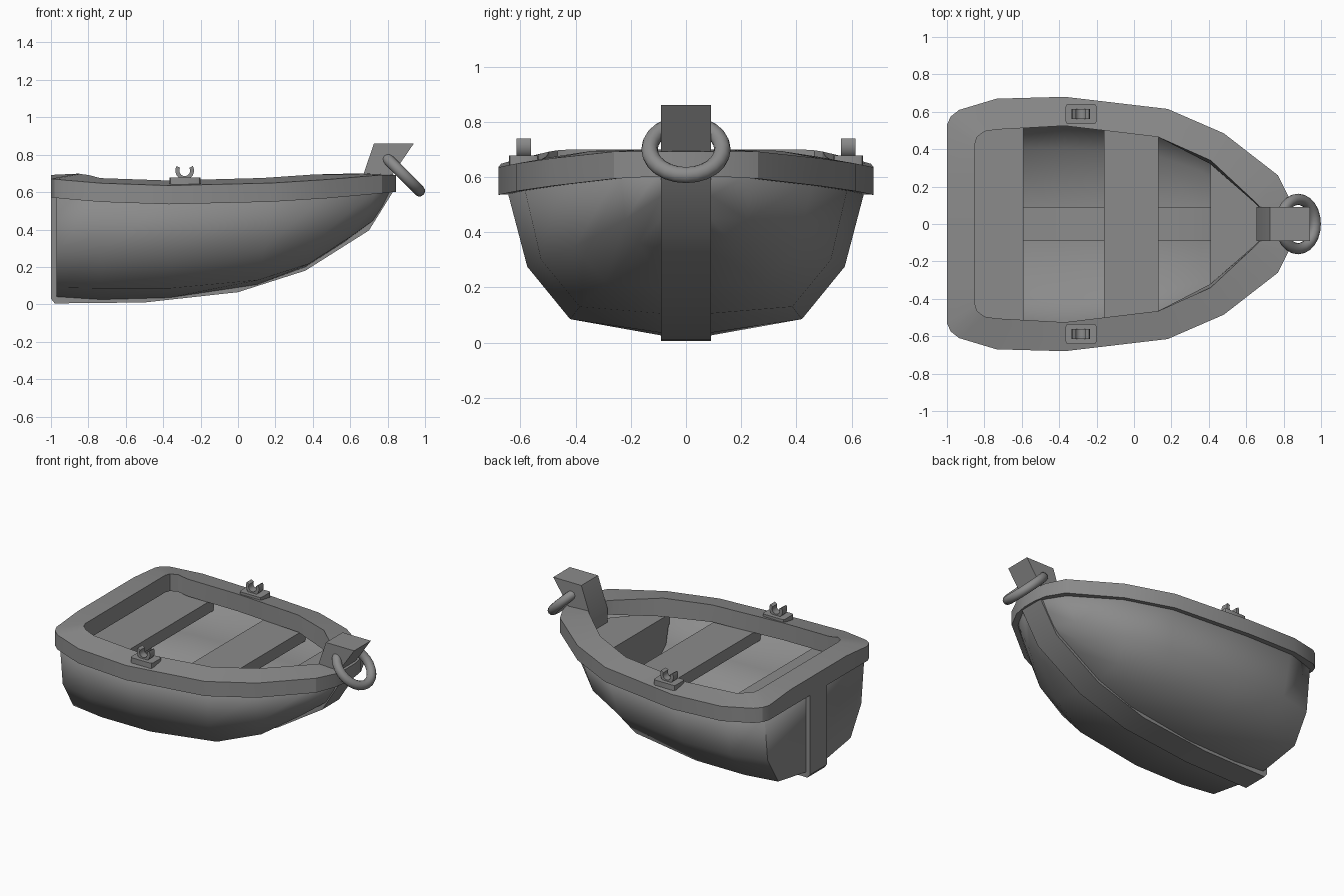
import bpy, bmesh, math
from mathutils import Matrix

cube = bpy.data.objects.get("Cube")
if cube:
    bpy.data.objects.remove(cube, do_unlink=True)

grey = bpy.data.materials.new("weathered grey")
grey.use_nodes = True
tone = (0.26, 0.26, 0.26, 1)
grey.diffuse_color = tone
grey.node_tree.nodes["Principled BSDF"].inputs["Base Color"].default_value = tone


def finish(name, bm, angle=30):
    """Turn a bmesh into a shaded object."""
    bmesh.ops.recalc_face_normals(bm, faces=bm.faces)
    mesh = bpy.data.meshes.new(name)
    bm.to_mesh(mesh)
    bm.free()
    mesh.materials.append(grey)
    obj = bpy.data.objects.new(name, mesh)
    bpy.context.collection.objects.link(obj)
    bpy.ops.object.select_all(action='DESELECT')
    obj.select_set(True)
    bpy.context.view_layer.objects.active = obj
    bpy.ops.object.shade_smooth_by_angle(angle=math.radians(angle))
    return obj


def loft(rows, ring=False):
    """Skin rows of points; ring closes the rows and the loop of rows."""
    bm = bmesh.new()
    grid = [[bm.verts.new(p) for p in row] for row in rows]
    n, m = len(grid), len(grid[0])
    for i in range(n if ring else n - 1):
        for j in range(m if ring else m - 1):
            a, b = grid[i], grid[(i + 1) % n]
            k = (j + 1) % m
            bm.faces.new((a[j], b[j], b[k], a[k]))
    if not ring:
        bm.faces.new(grid[0])
        bm.faces.new(grid[-1])
    return bm


def prism(name, outline, axis, low, high, angle=30):
    """Extrude a flat outline along 'X' (y, z points), 'Y' (x, z) or 'Z' (x, y)."""
    def place(p, d):
        return {'X': (d, p[0], p[1]), 'Y': (p[0], d, p[1]), 'Z': (p[0], p[1], d)}[axis]
    bm = bmesh.new()
    ends = [[bm.verts.new(place(p, d)) for p in outline] for d in (low, high)]
    for end in ends:
        bm.faces.new(end)
    for i in range(len(outline)):
        bm.faces.new((ends[0][i - 1], ends[0][i], ends[1][i], ends[1][i - 1]))
    return finish(name, bm, angle)


def mirrored(half):
    """Outline with its reflection across the centre line."""
    return half + [(x, -y) for x, y in reversed(half)]


def sheer(x):
    """Height of the underside of the rim."""
    d = x + 0.36
    return 0.535 + (0.046 if d > 0 else 0.09) * d * d


# Hull: each station runs rim, upper chine, lower chine, keel
stations = [
    [(-.97, .54, .60), (-.97, .505, .28), (-.97, .39, .09), (-.97, .085, .04)],
    [(-.735, .635, .57), (-.735, .565, .275), (-.735, .42, .085), (-.735, .085, .025)],
    [(-.37, .65, .56), (-.37, .575, .275), (-.37, .42, .085), (-.37, .085, .035)],
    [(.18, .59, .58), (.14, .525, .30), (.11, .385, .13), (.10, .085, .105)],
    [(.48, .46, .59), (.42, .405, .345), (.38, .29, .217), (.36, .085, .20)],
    [(.75, .24, .62), (.66, .22, .445), (.60, .17, .36), (.57, .085, .335)],
    [(.82, .10, .62), (.775, .092, .53), (.725, .088, .45), (.69, .085, .41)],
]
rows = [s + [(x, -y, z) for x, y, z in reversed(s)] for s in stations]
hull = finish("hull", loft(rows), 50)
shell = hull.modifiers.new("planking", 'SOLIDIFY')
shell.thickness = 0.03
shell.offset = -1

# Rim around the top of the hull
outer = [(-1, .30), (-1, .53), (-.98, .575), (-.935, .61), (-.735, .67), (-.37, .68),
         (.18, .615), (.48, .485), (.77, .26), (.83, .14), (.845, .05)]
inner = [(-.85, .30), (-.85, .43), (-.84, .465), (-.80, .495), (-.735, .505), (-.37, .525),
         (.13, .465), (.41, .34), (.635, .13), (.665, .10), (.70, .05)]
sections = []
for (ox, oy), (ix, iy) in zip(mirrored(outer), mirrored(inner)):
    base = sheer(ox)
    lip = 0.122 if abs(oy) == 0.30 else 0.1
    taper = 0.94 if ix > 0.3 else 1
    sections.append([(ox, oy, base), (ox, oy, min(base + lip, 0.692)),
                     (ix, iy, min(base + 0.127, 0.70)), (ix, iy * taper, base + 0.01)])
finish("rim", loft(sections, ring=True), 25)

# Keel: sternpost, bottom strip and stem in one band
keel_outer = [(-1, .62), (-1, .03), (-.98, .005), (-.5, .01), (0, .065),
              (.36, .18), (.70, .395), (.84, .62)]
keel_inner = [(-.93, .62), (-.93, .09), (-.9, .085), (-.5, .085), (-.02, .14),
              (.32, .25), (.64, .45), (.74, .62)]
prism("keel", keel_outer + keel_inner[::-1], 'Y', -0.09, 0.09)

# Seats
prism("stern_seat", mirrored([(-.95, .50), (-.735, .57), (-.59, .58)]), 'Z', 0.47, 0.55)
prism("middle_seat", mirrored([(-.16, .59), (.13, .54)]), 'Z', 0.47, 0.55)
prism("bow_seat", mirrored([(.41, .41), (.55, .30), (.69, .14)]), 'Z', 0.49, 0.56)

# Bulkhead below the bow seat
bulkhead = [(.40, .50), (.37, .365), (.25, .265), (.07, .25)]
prism("bow_bulkhead", bulkhead + [(-y, z) for y, z in reversed(bulkhead)],
      'X', 0.41, 0.425)

# Leaning bow post
prism("bow_post", [(.655, .55), (.79, .55), (.79, .64), (.94, .86), (.727, .86), (.655, .65)],
      'Y', -0.09, 0.09)

# Mooring ring hung through the post
bpy.ops.mesh.primitive_torus_add(
    location=(0.877, 0, 0.70), rotation=(0, math.radians(45), 0),
    major_radius=0.132, minor_radius=0.03, major_segments=24, minor_segments=12)
mooring_ring = bpy.context.object
mooring_ring.name = "mooring_ring"
mooring_ring.data.materials.append(grey)
bpy.ops.object.shade_smooth_by_angle(angle=math.radians(50))

# Oarlocks on both sides
angles = [math.radians(150 + 20 * i) for i in range(13)]
horseshoe = [(-0.285 + r * math.cos(a), 0.715 + r * math.sin(a))
             for r, arc in ((0.05, angles), (0.029, angles[::-1])) for a in arc]
for side, name in ((1, "left"), (-1, "right")):
    y = 0.588 * side
    bm = bmesh.new()
    bmesh.ops.create_cube(bm, size=1, matrix=Matrix.Translation((-0.283, y, 0.655))
                          @ Matrix.Diagonal((0.164, 0.108, 0.046, 1)))
    corners = [e for e in bm.edges
               if abs((e.verts[0].co - e.verts[1].co).normalized().z) > 0.9]
    bmesh.ops.bevel(bm, geom=corners, offset=0.014, segments=2, affect='EDGES', profile=0.5)
    finish("oarlock_plate_" + name, bm)
    prism("oarlock_" + name, horseshoe, 'Y', y - 0.026, y + 0.026, 40)
